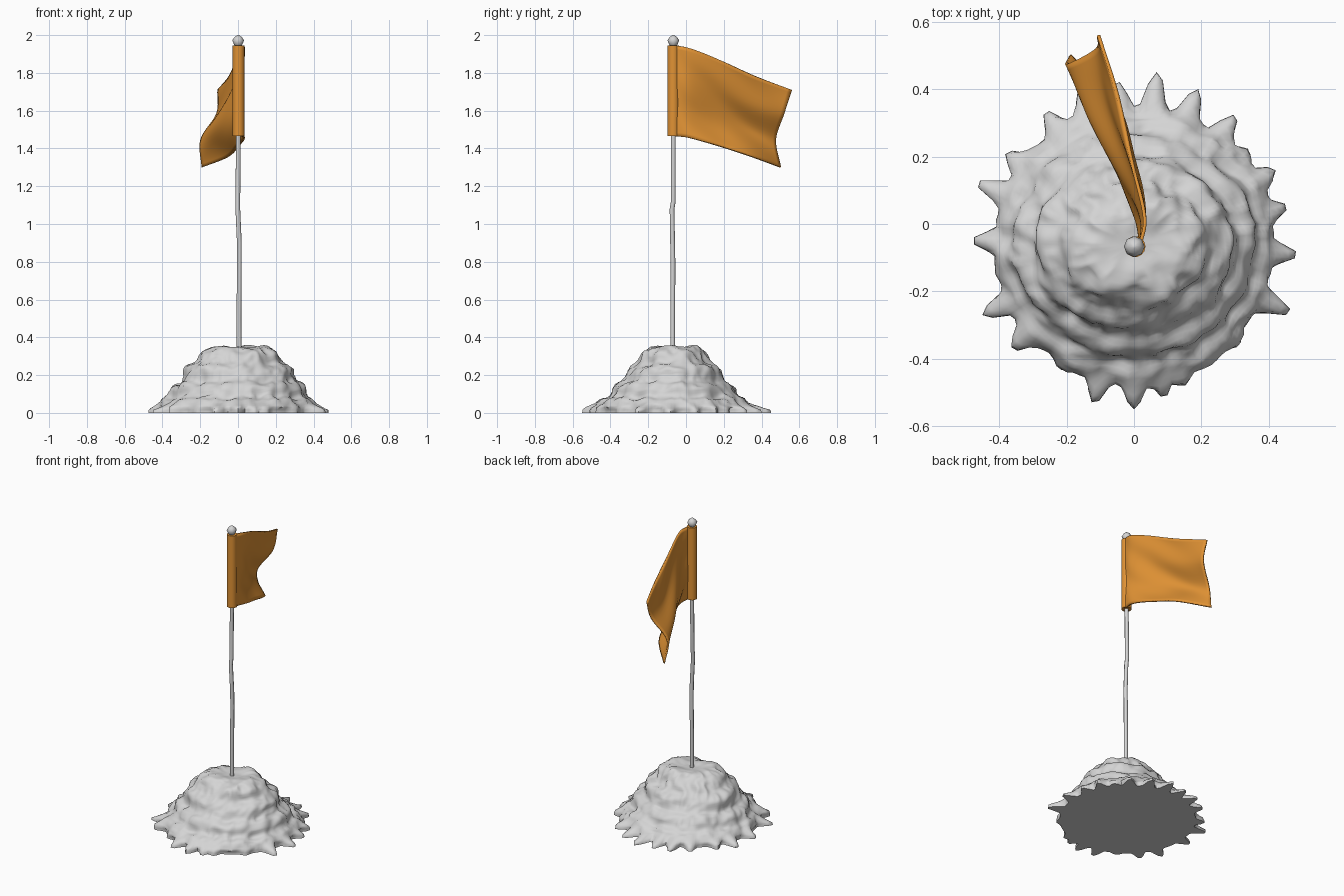
import bpy, bmesh, math
from mathutils import Vector, noise

if "Cube" in bpy.data.objects:
    bpy.data.objects.remove(bpy.data.objects["Cube"])


def material(name, rgb):
    m = bpy.data.materials.new(name)
    m.diffuse_color = (*rgb, 1)
    m.use_nodes = True
    m.node_tree.nodes["Principled BSDF"].inputs["Base Color"].default_value = m.diffuse_color
    return m


GREY = material("light grey", (0.66, 0.66, 0.66))
ORANGE = material("orange cloth", (0.75, 0.29, 0.035))


def make(name, verts, faces, mat, angle=40):
    me = bpy.data.meshes.new(name)
    me.from_pydata(verts, [], faces)
    bm = bmesh.new()
    bm.from_mesh(me)
    bmesh.ops.recalc_face_normals(bm, faces=bm.faces)
    bm.to_mesh(me)
    bm.free()
    me.materials.append(mat)
    ob = bpy.data.objects.new(name, me)
    bpy.context.collection.objects.link(ob)
    bpy.ops.object.select_all(action='DESELECT')
    ob.select_set(True)
    bpy.context.view_layer.objects.active = ob
    bpy.ops.object.shade_smooth_by_angle(angle=math.radians(angle))
    return ob


def skin(name, rings, mat, angle=40):
    """Closed tube through rings of equal length, capped at both ends."""
    n = len(rings[0])
    verts = [v for r in rings for v in r]
    faces = [(i * n + j, i * n + (j + 1) % n, (i + 1) * n + (j + 1) % n, (i + 1) * n + j)
             for i in range(len(rings) - 1) for j in range(n)]
    faces += [tuple(range(n)), tuple(range((len(rings) - 1) * n, len(rings) * n))]
    return make(name, verts, faces, mat, angle)


def circle(x, y, z, r, n):
    return [(x + r * math.cos(2 * math.pi * j / n), y + r * math.sin(2 * math.pi * j / n), z)
            for j in range(n)]


def curve(points, u):
    """Catmull-Rom point at u (0..1) on a list of points."""
    p = [Vector(c) for c in points]
    n = len(p) - 1
    p = [2 * p[0] - p[1]] + p + [2 * p[-1] - p[-2]]
    i = min(int(u * n), n - 1)
    t = u * n - i
    a, b, c, d = p[i:i + 4]
    return 0.5 * (2 * b + (c - a) * t + (2 * a - 5 * b + 4 * c - d) * t * t
                  + (3 * b - a - 3 * c + d) * t ** 3)


# Mound: cobbled, layered heap with a low ragged skirt of points
CY = -0.06
BASE = 0.41
TIPS = [(.07, .45), (-.05, .42), (.19, .40), (.30, .32), (.34, .22), (.42, .16), (.45, .05),
        (.48, -.09), (.46, -.26), (.31, -.36), (.15, -.48), (.09, -.51), (0, -.55),
        (-.12, -.53), (-.22, -.43), (-.36, -.37), (-.45, -.27), (-.475, -.05),
        (-.46, .12), (-.38, .21), (-.26, .33), (-.16, .40)]
tips = [(math.atan2(y - CY, x), math.hypot(x, y - CY)) for x, y in TIPS]


def skirt(a):
    r = BASE
    for ta, tr in tips:
        d = abs((a - ta + math.pi) % (2 * math.pi) - math.pi)
        r = max(r, BASE + (tr - BASE) * min(1, max(0, 1.3 - d / 0.075)))
    return r


PROFILE = [(.415, .026), (.405, .05), (.39, .068), (.365, .08), (.352, .10), (.345, .125),
           (.325, .15), (.295, .163), (.283, .19), (.275, .22), (.255, .243), (.225, .262),
           (.212, .29), (.195, .318), (.165, .338), (.13, .347), (.09, .347), (.05, .342), (.01, .34)]
SEG = 144
angles = [2 * math.pi * j / SEG for j in range(SEG)]
rings = [[(skirt(a) * k * math.cos(a), CY + skirt(a) * k * math.sin(a), z) for a in angles]
         for z, k in ((0, 1.0), (0.016, 0.995))]
STEPS = 40
for s in range(STEPS + 1):
    r, z, _ = curve([(*p, 0) for p in PROFILE], s / STEPS)
    t = min(1, z / 0.32)
    fade = min(1, r / 0.13)
    ring = []
    for a in angles:
        stretch_x, stretch_y = 1 + 0.05 * t, 1 - (0.20 if math.sin(a) > 0 else 0.14) * t
        p = Vector((r * math.cos(a) * stretch_x, r * math.sin(a) * stretch_y, z))
        lump = 0.017 * noise.noise(p * 11) + 0.016 * (0.35 - abs(noise.noise(p * 17)))
        spike = (skirt(a) - BASE) * max(0, 1 - (z - 0.016) / 0.04) * 0.85
        out = Vector((math.cos(a), math.sin(a), 0.9 if z > 0.05 else 0.3))
        p += out * lump * fade + Vector((math.cos(a), math.sin(a), 0)) * spike
        ring.append((p.x, CY + p.y, max(p.z, 0.017 + 0.0002 * s)))
    rings.append(ring)
skin("mound", rings, GREY, 70)

# Pole: thin, slightly crooked stick
PX, PY = 0.003, -0.07
path = [(0.003, 0, .30), (.002, 0, .5), (.004, .001, .8), (.004, -.001, .9), (-.004, -.004, 1.08),
        (-.004, .003, 1.12), (-.001, .003, 1.45), (0, 0, 1.95)]
skin("pole", [circle(PX + x, PY + y, z, 0.0125, 8) for x, y, z in path], GREY, 50)

# Finial: small rounded knob
skin("finial", [circle(0.001, PY + 0.003, z, r, 8) for z, r in
                ((1.94, .014), (1.95, .022), (1.972, .031), (1.988, .021), (2.0, .005))], GREY, 60)

# Sleeve holding the flag on the pole
skin("flag_sleeve", [circle(PX, PY + 0.003, z, 0.031, 14) for z in (1.465, 1.62, 1.78, 1.945)], ORANGE)

# Flag: guide rows from top edge to bottom edge, blended and rippled
ROWS = [
    [(.02, -.06, 1.945), (.028, .02, 1.93), (.003, .17, 1.872), (-.045, .36, 1.785), (-.105, .56, 1.71)],
    [(.02, -.06, 1.785), (.024, .02, 1.77), (-.025, .17, 1.715), (-.075, .34, 1.64), (-.11, .52, 1.585)],
    [(.02, -.06, 1.625), (.008, .02, 1.61), (-.062, .17, 1.555), (-.135, .33, 1.49), (-.195, .475, 1.445)],
    [(.02, -.06, 1.465), (.028, .02, 1.455), (.006, .17, 1.415), (-.04, .34, 1.36), (-.19, .50, 1.30)]]
NU, NV = 36, 24
verts = []
for i in range(NU + 1):
    u = i / NU
    column = [curve(r, u) for r in ROWS]
    for j in range(NV + 1):
        v = j / NV
        p = curve(column, v)
        p.x += 0.006 * math.sin(math.pi * u) * math.sin(9 * u - 14 * v)
        verts.append(p)
W = NV + 1
faces = [(i * W + j, i * W + j + 1, (i + 1) * W + j + 1, (i + 1) * W + j)
         for i in range(NU) for j in range(NV)]
flag = make("flag", verts, faces, ORANGE)
solid = flag.modifiers.new("thickness", 'SOLIDIFY')
solid.thickness = 0.01
solid.offset = 0
